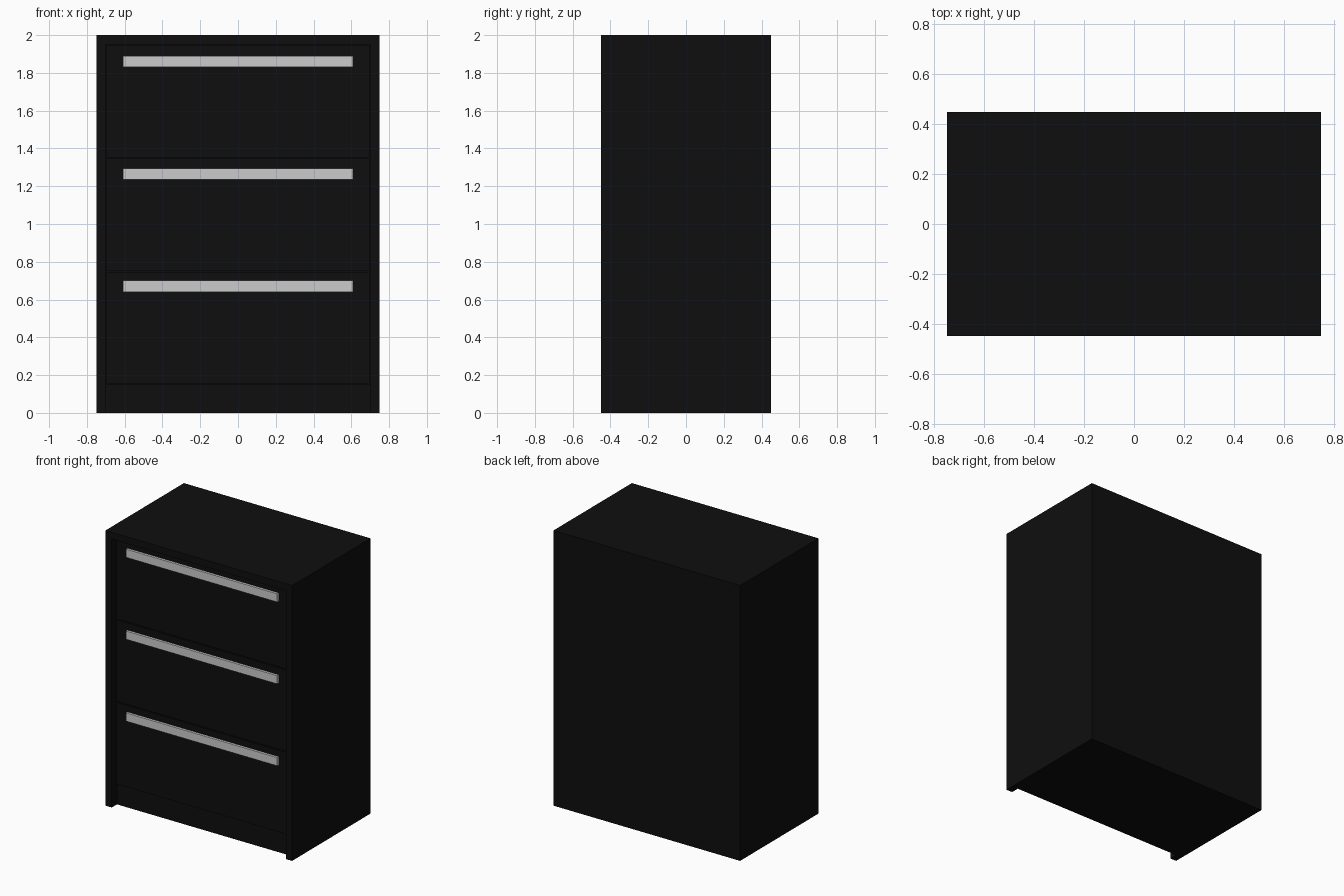
import bpy

if "Cube" in bpy.data.objects:
    bpy.data.objects.remove(bpy.data.objects["Cube"])


def material(name, rgb):
    m = bpy.data.materials.new(name)
    m.diffuse_color = (*rgb, 1)
    m.use_nodes = True
    m.node_tree.nodes["Principled BSDF"].inputs["Base Color"].default_value = m.diffuse_color
    return m


black = material("black", (0.0045, 0.0045, 0.0045))
silver = material("light_grey", (0.6, 0.6, 0.6))


def box(name, x, y, z, mat):
    """Box spanning the (min, max) ranges on each axis."""
    bpy.ops.mesh.primitive_cube_add(
        size=1, location=[(r[0] + r[1]) / 2 for r in (x, y, z)])
    o = bpy.context.object
    o.name = name
    o.scale = [r[1] - r[0] for r in (x, y, z)]
    bpy.ops.object.transform_apply(location=False, rotation=False, scale=True)
    o.data.materials.append(mat)
    return o


W, D, H, T = 0.75, 0.45, 2.0, 0.05   # half width, half depth, height, panel
IN = W - T                           # inner half width

# Carcass: sides, top, back and recessed plinth
box("left_side", (-W, -IN), (-D, D), (0, H), black)
box("right_side", (IN, W), (-D, D), (0, H), black)
box("top_panel", (-IN, IN), (-D, D), (H - T, H), black)
box("back_panel", (-IN, IN), (D - T, D), (0.15, H - T), black)
box("plinth", (-IN, IN), (-D + 0.06, D), (0, 0.15), black)

# Three drawers, each with a long bar handle near its top edge
front = -D + 0.05
for i, name in enumerate(("bottom", "middle", "top")):
    z0 = 0.15 + 0.6 * i
    box(name + "_drawer", (-IN + 0.003, IN - 0.003), (front, D - T),
        (z0 + 0.003, z0 + 0.597), black)
    zc = 0.67 + 0.595 * i
    box(name + "_handle", (-0.608, 0.608), (front - 0.018, front),
        (zc - 0.03, zc + 0.03), silver)
